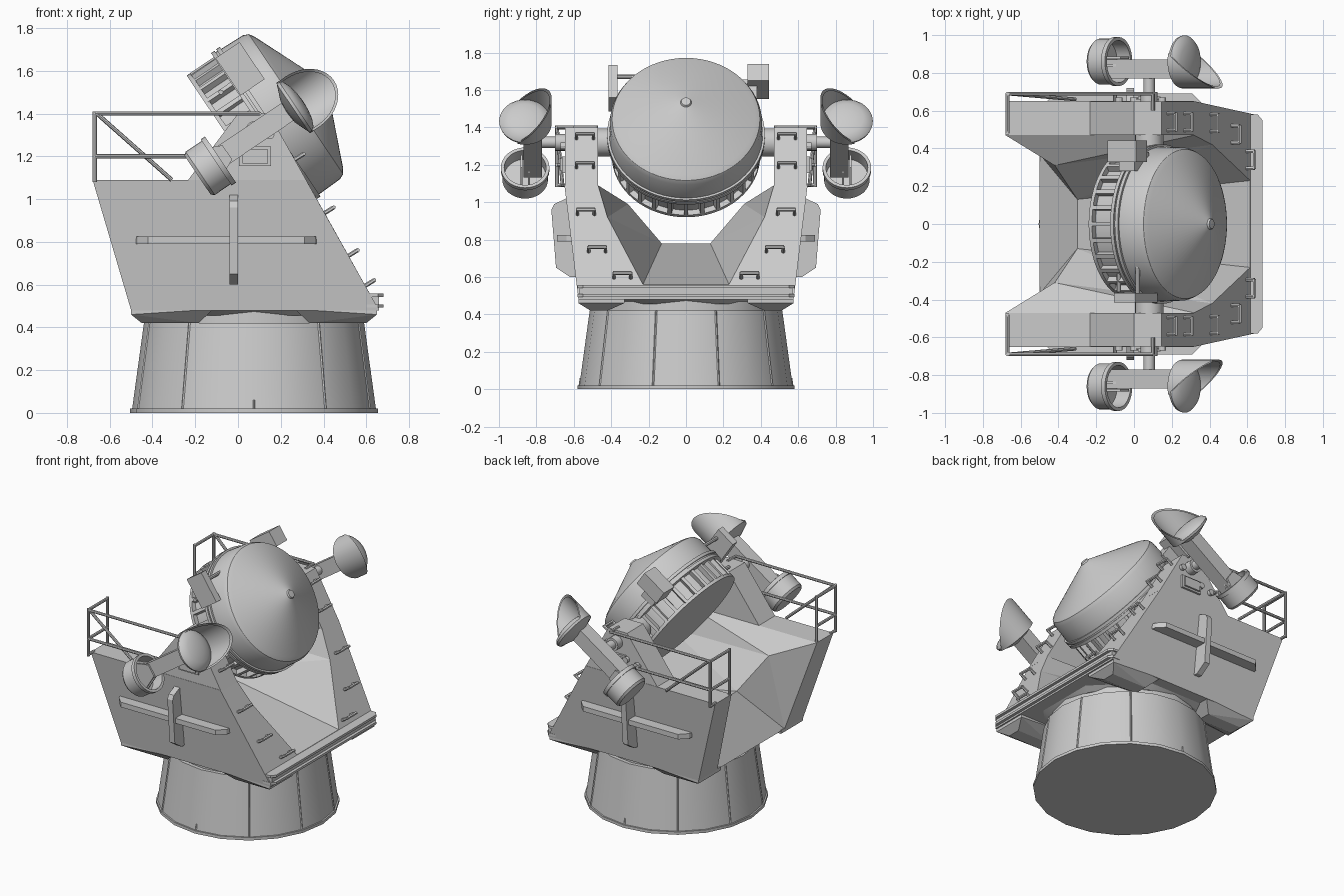
import bpy, bmesh, math
from mathutils import Matrix, Vector

if "Cube" in bpy.data.objects:
    bpy.data.objects.remove(bpy.data.objects["Cube"])

paint = bpy.data.materials.new("plain grey paint")
paint.use_nodes = True
paint.diffuse_color = (0.6, 0.6, 0.6, 1)
paint.node_tree.nodes["Principled BSDF"].inputs["Base Color"].default_value = (0.6, 0.6, 0.6, 1)

SIDES = ((1, "left"), (-1, "right"))
TILT = Matrix.Rotation(math.radians(-34), 4, 'Y')     # local X = pointing axis
PIVOT = Matrix.Translation((0.08, 0, 1.33)) @ TILT    # elevation shaft frame


def finish(name, bm, smooth=False):
    bmesh.ops.recalc_face_normals(bm, faces=bm.faces)
    mesh = bpy.data.meshes.new(name)
    bm.to_mesh(mesh)
    bm.free()
    mesh.materials.append(paint)
    ob = bpy.data.objects.new(name, mesh)
    bpy.context.collection.objects.link(ob)
    if smooth:
        bpy.ops.object.select_all(action='DESELECT')
        ob.select_set(True)
        bpy.context.view_layer.objects.active = ob
        bpy.ops.object.shade_smooth_by_angle(angle=math.radians(32))
    return ob


def add_box(bm, center, size, frame=Matrix()):
    m = frame @ Matrix.Translation(center) @ Matrix.Diagonal((*size, 1))
    bmesh.ops.create_cube(bm, size=1, matrix=m)


def box(name, center, size, frame=Matrix()):
    bm = bmesh.new()
    add_box(bm, center, size, frame)
    return finish(name, bm)


def hull(name, points):
    bm = bmesh.new()
    for p in points:
        bm.verts.new(p)
    bmesh.ops.convex_hull(bm, input=bm.verts)
    return finish(name, bm)


def lathe_mesh(profile, sides, frame):
    """Spin (distance, radius) pairs around the frame's X axis."""
    bm = bmesh.new()
    rings = []
    for t, r in profile:
        turns = [2 * math.pi * k / sides for k in range(sides)] if r else [0]
        rings.append([bm.verts.new(frame @ Vector((t, r * math.cos(a), r * math.sin(a)))) for a in turns])
    for a, b in zip(rings, rings[1:]):
        for k in range(sides):
            quad = [a[k % len(a)], a[(k + 1) % len(a)], b[(k + 1) % len(b)], b[k % len(b)]]
            bm.faces.new(list(dict.fromkeys(quad)))
    return bm


def lathe(name, profile, sides, frame):
    return finish(name, lathe_mesh(profile, sides, frame), True)


def add_rod(bm, a, b, radius, sides=8):
    a, b = Vector(a), Vector(b)
    m = Matrix.Translation((a + b) / 2) @ (b - a).to_track_quat('Z', 'Y').to_matrix().to_4x4()
    bmesh.ops.create_cone(bm, cap_ends=True, segments=sides, radius1=radius, radius2=radius,
                          depth=(b - a).length, matrix=m)


# Pedestal with foot ring and seam ribs
CX = 0.075
UP = Matrix.Translation((CX, 0, 0)) @ Matrix.Rotation(-math.pi / 2, 4, 'Y')
lathe("pedestal", [(0, 0), (0, 0.58), (0.02, 0.58), (0.02, 0.57), (0.42, 0.515),
                   (0.42, 0.49), (0.5, 0.49), (0.5, 0)], 20, UP)
bm = bmesh.new()
for k in range(10):
    a = math.radians(18 + 36 * k)
    d = Vector((math.cos(a), math.sin(a), 0))
    top = 0.06 if k in (2, 7) else 0.42
    add_rod(bm, Vector((CX, 0, 0.01)) + d * 0.568, Vector((CX, 0, top)) + d * (0.568 - 0.134 * top), 0.008, 4)
finish("pedestal_ribs", bm)

# Turntable plate and its corner feet
lathe("turntable_plate", [(0.455, 0), (0.455, 0.5), (0.48, 0.54), (0.48, 0)], 8,
      UP @ Matrix.Rotation(math.pi / 8, 4, 'X'))
for s, side in SIDES:
    for e, end in ((1, "front"), (-1, "rear")):
        top = [(0.19, 0.575), (0.575, 0.575), (0.575, 0.33), (0.19, 0.33)]
        low = [(0.26, 0.51), (0.525, 0.51), (0.525, 0.42), (0.26, 0.42)]
        hull(f"{side}_{end}_foot", [(CX + e * x, s * y, 0.485) for x, y in top]
             + [(CX + e * x, s * y, 0.46) for x, y in top[1:3]]
             + [(CX + e * x, s * y, 0.42) for x, y in low])

# Cradle body: one half, mirrored
P = dict(A=(-.68, .65, 1.09), B=(-.68, .47, 1.09), C=(-.5, .575, .48), D=(-.5, .37, .48),
         E=(-.3, .13, .78), F=(.318, .65, 1.09), G=(.318, .47, 1.09), K=(.414, .42, .92),
         M=(-.42, .31, .99), H=(.615, .23, .56), J=(.66, .575, .48), e=(-.3, 0, .78),
         h=(.615, 0, .56), d=(-.5, 0, .48), j=(.66, 0, .48))
bm = bmesh.new()
V = {k: bm.verts.new(p) for k, p in P.items()}
for face in ("ABGF", "AFJC", "ACDB", "BDM", "DEM", "BMG", "MKG", "MEK", "EHK", "FGKHhjJ",
             "EehH", "DdeE", "CJjdD"):
    bm.faces.new([V[c] for c in face])
body = finish("cradle_body", bm)
mirror = body.modifiers.new("mirror", 'MIRROR')
mirror.use_axis = (False, True, False)

# Front lip with two ledges
for n, z in (("lower", 0.5), ("upper", 0.55)):
    hull(f"{n}_front_ledge", [(x, s * y, z + h) for s in (1, -1) for h in (-0.008, 0.008)
                              for x, y in ((0.6, 0.58), (0.655, 0.58), (0.68, 0.55))])
hull("front_lip", [(x, s * 0.57, z) for s in (1, -1) for x, z in
                   ((0.58, 0.48), (0.66, 0.48), (0.66, 0.55), (0.6, 0.55))])

for s, side in SIDES:
    # Trunnion tower, hatch and bolts
    hull(f"{side}_tower", [(x, s * y, z) for y in (0.47, 0.648)
                           for x, z in ((-0.24, 1.08), (0, 1.4), (0.145, 1.4), (0.324, 1.08))])
    box(f"{side}_hatch", (0.08, s * 0.652, 1.2), (0.15, 0.02, 0.09))
    box(f"{side}_hatch_cover", (0.08, s * 0.664, 1.2), (0.12, 0.02, 0.065))
    bm = bmesh.new()
    for x, z in ((-0.08, 1.2), (0.0, 1.22), (0.15, 1.3)):
        add_rod(bm, (x, s * 0.64, z), (x, s * 0.67, z), 0.02, 12)
    finish(f"{side}_tower_bolts", bm)

    # Crossed fins on the side wall
    hull(f"{side}_upright_fin", [(x, s * y, z) for x in (-0.04, 0) for y, z in
                                 ((0.58, 0.6), (0.62, 0.6), (0.695, 0.65), (0.72, 0.96),
                                  (0.705, 0.99), (0.64, 1.02), (0.6, 1.02))])
    hull(f"{side}_level_fin", [(x, s * y, z) for z in (0.79, 0.825) for x, y in
                               ((-0.48, 0.6), (-0.47, 0.64), (-0.42, 0.69), (0.31, 0.69),
                                (0.36, 0.64), (0.37, 0.6))])

    # Guard rail
    bm = bmesh.new()
    for z in (1.2, 1.4):
        start = -0.1 if z < 1.3 else 0.1
        add_rod(bm, (-0.67, s * 0.69, z), (start, s * 0.69, z), 0.01)
        add_rod(bm, (-0.67, s * 0.69, z), (-0.67, s * 0.48, z), 0.01)
        add_rod(bm, (start, s * 0.69, z), (start, s * 0.6, z), 0.01)
    for y in (0.69, 0.48):
        add_rod(bm, (-0.67, s * y, 1.08), (-0.67, s * y, 1.41), 0.01)
    add_rod(bm, (-0.67, s * 0.69, 1.09), (-0.67, s * 0.63, 1.09), 0.01)
    add_rod(bm, (-0.66, s * 0.69, 1.4), (-0.31, s * 0.66, 1.09), 0.01)
    finish(f"{side}_guard_rail", bm, True)

    # Climbing rungs on the sloped front
    bm = bmesh.new()
    for y, z in ((0.54, 1.34), (0.54, 1.185), (0.535, 0.935), (0.475, 0.735), (0.34, 0.595)):
        root = Vector((0.66 - 0.56 * (z - 0.48), s * y, z))
        out = Vector((0.042, 0, 0.026))
        half = Vector((0, 0.045, 0))
        for w in (-1, 1):
            add_rod(bm, root + half * w, root + half * w + out, 0.01, 6)
        add_rod(bm, root + out - half * 1.1, root + out + half * 1.1, 0.01, 6)
    finish(f"{side}_rungs", bm)

    # Elevation shaft
    bm = bmesh.new()
    add_rod(bm, (0.08, s * 0.34, 1.32), (0.08, s * 0.82, 1.32), 0.03, 20)
    add_rod(bm, (0.08, s * 0.38, 1.32), (0.08, s * 0.48, 1.32), 0.075, 20)
    add_rod(bm, (0.08, s * 0.64, 1.32), (0.08, s * 0.7, 1.32), 0.045, 20)
    finish(f"{side}_shaft", bm, True)

    # Tilting arm with lower pot
    frame = PIVOT @ Matrix.Translation((0, s * 0.86, -0.02))
    box(f"{side}_arm", (-0.02, -s * 0.04, 0), (0.46, 0.1, 0.1), frame)
    lathe(f"{side}_lower_pot", [(-.345, 0), (-.345, .11), (-.33, .122), (-.24, .122), (-.24, .13),
                                (-.215, .13), (-.215, .112), (-.3, .112), (-.3, 0)], 32,
          frame @ Matrix.Translation((0, 0, -0.01)))
    for w in (-1, 1):
        hull(f"{side}_pot_bracket", [frame @ Vector((t, w * 0.02 + h, z)) for h in (-.006, .006)
                                     for t, z in ((-.3, -.1), (-.3, .1), (-.17, .04), (-.17, -.04))])

    # Domed upper reflector with a hood on its inner side
    lathe(f"{side}_upper_dome", [(.165, 0), (.17, .06), (.2, .135), (.215, .139), (.232, .125),
                                 (.247, .09), (.255, .045), (.258, 0)], 40, frame)
    bm = lathe_mesh([(.2, .132), (.2, .142), (.46, .142), (.46, .132), (.2, .132)], 40, frame)
    bmesh.ops.bisect_plane(bm, geom=bm.verts[:] + bm.edges[:] + bm.faces[:],
                           plane_co=frame @ Vector((0.215, s * 0.03, 0)),
                           plane_no=frame.to_3x3() @ Vector((1, s * 1.26, 0)).normalized(),
                           clear_outer=True)
    finish(f"{side}_upper_hood", bm, True)

# Main drum with conical cover, tilted upward
DRUM = Matrix.Translation((0.258, 0, 1.435)) @ TILT
lathe("drum_cover", [(.188, 0), (.186, .025), (.176, .03), (.032, .37), (.016, .395), (-.01, .406),
                     (-.13, .41), (-.13, .422), (-.15, .422), (-.15, .412), (-.16, .412),
                     (-.16, .42), (-.18, .42), (-.18, .365), (-.312, .365), (-.312, .397),
                     (-.333, .397), (-.333, 0)], 64, DRUM)
bm = bmesh.new()
for k in range(28):
    add_box(bm, (-0.248, 0, 0.38), (0.14, 0.022, 0.035),
            DRUM @ Matrix.Rotation(2 * math.pi * k / 28, 4, 'X'))
finish("drum_ribs", bm)

# Equipment boxes on the drum
box("left_equipment_box", (0, 0, 0), (0.18, 0.115, 0.106),
    Matrix.Translation((-0.035, 0.385, 1.645)) @ TILT)
box("left_box_bracket", (0, 0, 0), (0.1, 0.1, 0.14),
    Matrix.Translation((0.0, 0.33, 1.57)) @ TILT)
box("right_equipment_box", (0, 0, 0), (0.135, 0.05, 0.21),
    Matrix.Translation((0.01, -0.39, 1.61)) @ TILT)
bm = bmesh.new()
add_rod(bm, (0.02, -0.38, 1.67), (0.02, -0.2, 1.67), 0.012)
add_rod(bm, (-0.08, -0.36, 1.5), (-0.08, -0.2, 1.5), 0.012)
finish("right_box_pipes", bm, True)
